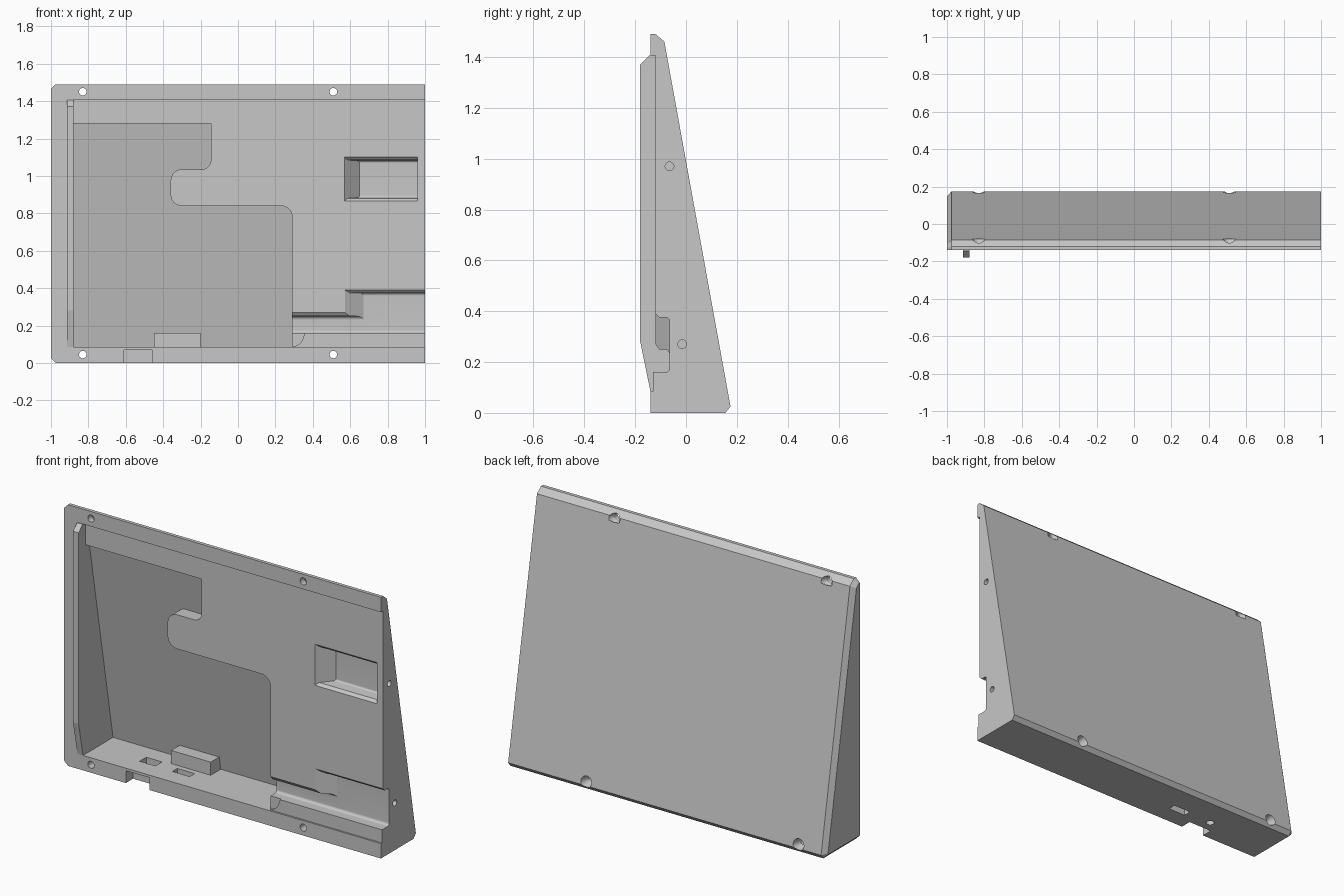
import bpy, bmesh, math
from mathutils import Vector

cube = bpy.data.objects.get("Cube")
if cube:
    bpy.data.objects.remove(cube, do_unlink=True)

grey = bpy.data.materials.new("grey_plastic")
grey.use_nodes = True
grey.diffuse_color = (0.57, 0.57, 0.57, 1)
grey.node_tree.nodes["Principled BSDF"].inputs["Base Color"].default_value = (0.57, 0.57, 0.57, 1)


def outline(corners, steps=12):
    """Closed outline from (a, b) or (a, b, radius) corners."""
    pts, n = [], len(corners)
    for i, c in enumerate(corners):
        p = Vector(c[:2])
        r = c[2] if len(c) > 2 else 0
        if not r:
            pts.append(p)
            continue
        u = (Vector(corners[i - 1][:2]) - p).normalized() * r
        v = (Vector(corners[(i + 1) % n][:2]) - p).normalized() * r
        for k in range(steps + 1):
            t = math.pi / 2 * k / steps
            pts.append(p + u * (1 - math.sin(t)) + v * (1 - math.cos(t)))
    return pts


def rect(a0, a1, b0, b1):
    return [(a0, b0), (a1, b0), (a1, b1), (a0, b1)]


def circle(a, b, r, n=48):
    return [(a + r * math.cos(k * math.tau / n), b + r * math.sin(k * math.tau / n)) for k in range(n)]


def prism(name, corners, axis, lo, hi, taper=1):
    """Extrude an outline along an axis; lo and hi may depend on the outline point."""
    def place(p, end):
        d = end(*p) if callable(end) else end
        return {"x": (d, p[0], p[1]), "y": (p[0], d, p[1]), "z": (p[0], p[1], d)}[axis]
    bm = bmesh.new()
    pts = outline(corners)
    mid = sum(pts, Vector((0, 0))) / len(pts)
    a = [bm.verts.new(place(mid.lerp(p, taper), lo)) for p in pts]
    b = [bm.verts.new(place(p, hi)) for p in pts]
    bm.faces.new(a)
    bm.faces.new(b[::-1])
    for i in range(len(pts)):
        j = (i + 1) % len(pts)
        bm.faces.new((a[i], b[i], b[j], a[j]))
    bmesh.ops.recalc_face_normals(bm, faces=bm.faces)
    me = bpy.data.meshes.new(name)
    bm.to_mesh(me)
    bm.free()
    me.materials.append(grey)
    ob = bpy.data.objects.new(name, me)
    bpy.context.collection.objects.link(ob)
    return ob


def cut(*args):
    """Subtract a prism from the body."""
    cutter = prism("cutter", *args)
    mod = body.modifiers.new("cut", "BOOLEAN")
    mod.operation, mod.solver, mod.object = "DIFFERENCE", "EXACT", cutter
    bpy.context.view_layer.objects.active = body
    bpy.ops.object.modifier_apply(modifier=mod.name)
    bpy.data.objects.remove(cutter, do_unlink=True)


# Wedge-shaped housing, chamfered round its closed end
body = prism("housing", [(-.14, 0), (.155, 0), (.175, .025), (-.085, 1.46), (-.12, 1.49), (-.14, 1.49)],
             "x", -1, 1)
bm = bmesh.new()
bm.from_mesh(body.data)
rim = [e for e in bm.edges if all(v.co.x < -.99 for v in e.verts)
       and not all(v.co.y < -.139 for v in e.verts)]
bmesh.ops.bevel(bm, geom=rim, offset=.025, segments=1, affect="EDGES")
bm.to_mesh(body.data)
bm.free()

# Shallow front recess, open at one end, with a raised lower ledge
cut(rect(-.91, 1.1, .085, 1.405), "y", -.3, -.13)
cut(rect(-.91, 1.1, .16, 1.405), "y", -.3, -.12)
cut([(-.91, .085), (.30, .085, .02), (.34, .11, .02), (.36, .17), (-.91, .17)], "y", -.3, -.12)

# Deep cavity whose back follows the sloping rear wall
cavity = [(-.88, .085), (.29, .085), (.29, .84, .06), (-.36, .84, .06), (-.36, 1.035, .06),
          (-.145, 1.035, .05), (-.145, 1.28), (-.88, 1.28)]
cut(cavity, "y", -.3, lambda x, z: -.085 + .18 * (1.28 - z))

# Cable channel and the two pockets with slanted inner walls
cut([(-.2, .16), (-.065, .16, .015), (-.065, .25, .02), (-.105, .25), (-.12, .27), (-.2, .27)],
    "x", .27, .75)
cut([(-.2, .16), (-.065, .16, .015), (-.065, .375, .015), (-.105, .375), (-.12, .39), (-.2, .39)],
    "x", lambda y, z: .67 + (y + .065) * 1.8, 1.1)
cut([(-.2, .865), (-.12, .865), (-.105, .88), (-.045, .885, .01), (-.045, 1.08, .01), (-.105, 1.085),
     (-.12, 1.1), (-.2, 1.1)], "x", lambda y, z: .65 + (y + .045) * 1.07, .96)

# Screw holes, countersunk from the rear
for x in (-.83, .51):
    for z, seat, rear in ((1.45, -.108, -.08), (.045, .125, .18)):
        cut(circle(x, z, .02), "y", -.3, .3)
        cut(circle(x, z, .036), "y", seat, rear, .56)

# Small blind holes in the open end
for y, z in ((-.065, .97), (-.015, .27)):
    cut(circle(y, z, .017), "x", .97, 1.1)

# Plug notch in the lower rim and openings in the floor
cut(rect(-.61, -.46, -.1, .07), "y", -.3, -.075)
cut(rect(-.60, -.50, -.03, .03), "z", .05, .1)
cut(circle(-.55, -.01, .022), "z", -.1, .1)
cut(rect(-.39, -.28, -.035, .01), "z", -.1, .1)

# Retaining ridge beside the recess
ridge = prism("side_ridge", [(-.10, .085), (-.14, .085), (-.18, .28), (-.18, 1.37), (-.145, 1.405),
                             (-.10, 1.405)], "x", -.915, -.88)

# Support block on the cavity floor
block = prism("floor_block", rect(-.45, -.20, .08, .16), "y", .04, .13)

for ob in (body, ridge, block):
    bpy.ops.object.select_all(action="DESELECT")
    ob.select_set(True)
    bpy.context.view_layer.objects.active = ob
    bpy.ops.object.shade_smooth_by_angle(angle=math.radians(9))
